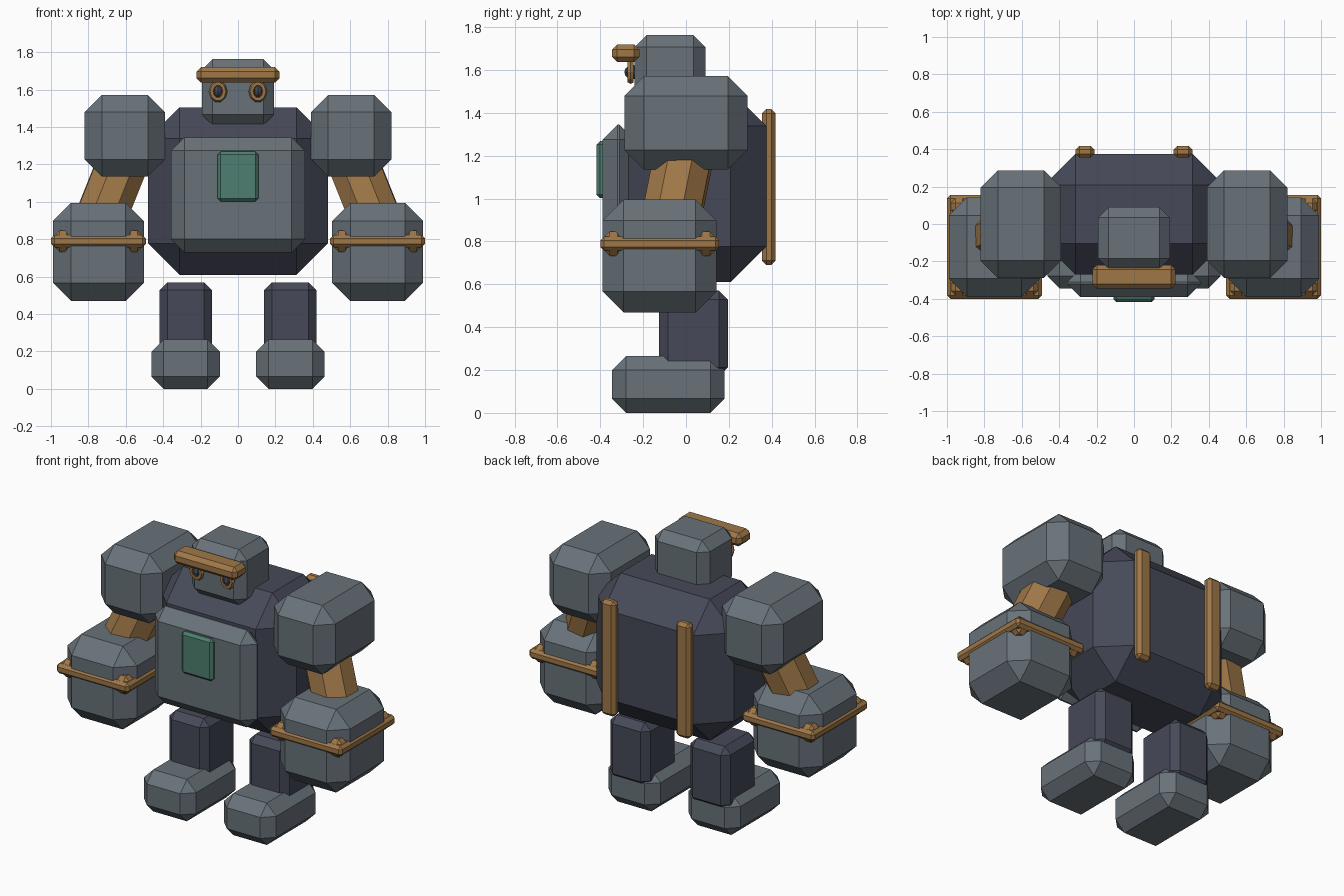
import bpy, bmesh, math
from mathutils import Vector

if "Cube" in bpy.data.objects:
    bpy.data.objects.remove(bpy.data.objects["Cube"])


def material(name, rgb):
    m = bpy.data.materials.new(name)
    m.diffuse_color = (*rgb, 1)
    m.use_nodes = True
    m.node_tree.nodes["Principled BSDF"].inputs["Base Color"].default_value = m.diffuse_color
    return m


GREY = material("stone grey", (0.140, 0.170, 0.194))
DARK = material("dark slate", (0.061, 0.068, 0.098))
BRASS = material("brass", (0.346, 0.186, 0.064))
GREEN = material("panel green", (0.075, 0.212, 0.160))


def finish(name, bm, mat):
    bmesh.ops.recalc_face_normals(bm, faces=bm.faces)
    me = bpy.data.meshes.new(name)
    bm.to_mesh(me)
    bm.free()
    me.materials.append(mat)
    ob = bpy.data.objects.new(name, me)
    bpy.context.collection.objects.link(ob)
    return ob


def block(name, xr, yr, zr, bevel, mat):
    """Chamfered box given by its x, y and z ranges."""
    bm = bmesh.new()
    bmesh.ops.create_cube(bm, size=1)
    for v in bm.verts:
        for i, (a, b) in enumerate((xr, yr, zr)):
            v.co[i] = (a + b) / 2 + v.co[i] * (b - a)
    bmesh.ops.bevel(bm, geom=list(bm.edges), offset=bevel, segments=1,
                    profile=0.5, affect='EDGES', clamp_overlap=True)
    return finish(name, bm, mat)


def side_block(name, s, xr, yr, zr, bevel, mat):
    """Block on side s, where xr is measured outward from the middle."""
    return block(name, sorted((s * xr[0], s * xr[1])), yr, zr, bevel, mat)


def limb(name, a, b, radius, mat):
    """Eight-sided prism between two points."""
    a, b = Vector(a), Vector(b)
    bm = bmesh.new()
    bmesh.ops.create_cone(bm, cap_ends=True, segments=8, radius1=radius,
                          radius2=radius, depth=(b - a).length)
    ob = finish(name, bm, mat)
    ob.rotation_euler = (b - a).to_track_quat('Z', 'Y').to_euler()
    ob.location = (a + b) / 2
    return ob


def eye_ring(name, centre, rx, rz, tube, mat):
    """Oval ring facing the front."""
    bm = bmesh.new()
    n, k = 10, 6
    rows = []
    for i in range(n):
        t = 2 * math.pi * i / n
        row = []
        for j in range(k):
            p = 2 * math.pi * j / k
            c = tube * math.cos(p)
            row.append(bm.verts.new((centre[0] + (rx + c) * math.cos(t),
                                     centre[1] + tube * math.sin(p),
                                     centre[2] + (rz + c) * math.sin(t))))
        rows.append(row)
    for i in range(n):
        for j in range(k):
            r, q = rows[i], rows[(i + 1) % n]
            bm.faces.new((r[j], q[j], q[(j + 1) % k], r[(j + 1) % k]))
    return finish(name, bm, mat)


def pupil(name, centre, size, mat):
    bm = bmesh.new()
    bmesh.ops.create_uvsphere(bm, u_segments=8, v_segments=6, radius=1)
    bmesh.ops.scale(bm, vec=size, verts=bm.verts)
    bmesh.ops.translate(bm, vec=centre, verts=bm.verts)
    return finish(name, bm, mat)


# Body, chest and head
block("torso", (-0.48, 0.48), (-0.27, 0.375), (0.61, 1.505), 0.167, DARK)
block("chest_plate", (-0.357, 0.357), (-0.39, -0.24), (0.73, 1.345), 0.07, GREY)
block("chest_panel", (-0.11, 0.11), (-0.418, -0.37), (1.003, 1.268), 0.016, GREEN)
block("head", (-0.192, 0.192), (-0.24, 0.09), (1.41, 1.763), 0.056, GREY)
block("brow", (-0.222, 0.222), (-0.345, -0.218), (1.637, 1.72), 0.024, BRASS)

for s, side in ((-1, "left"), (1, "right")):
    # Eyes
    eye_ring(side + "_eye_ring", (s * 0.107, -0.258, 1.59), 0.034, 0.042, 0.016, BRASS)
    pupil(side + "_pupil", (s * 0.107, -0.25, 1.59), (0.025, 0.038, 0.034), DARK)

    # Arms
    side_block(side + "_shoulder", s, (0.39, 0.82), (-0.288, 0.287), (1.135, 1.572), 0.092, GREY)
    limb(side + "_arm", (s * 0.588, 0.006, 1.28), (s * 0.76, -0.08, 0.85), 0.145, BRASS)
    side_block(side + "_fist", s, (0.503, 0.99), (-0.39, 0.143), (0.469, 0.995), 0.098, GREY)

    # Wrist band with thicker corner knuckles
    side_block(side + "_band", s, (0.492, 1.0), (-0.4, 0.155), (0.757, 0.822), 0.018, BRASS)
    for i, x in enumerate((0.556, 0.936)):
        for j, y in enumerate((-0.338, 0.093)):
            side_block(f"{side}_band_knuckle_{i}{j}", s, (x - 0.043, x + 0.043),
                       (y - 0.043, y + 0.043), (0.733, 0.846), 0.024, BRASS)

    # Legs and back rails
    side_block(side + "_leg", s, (0.14, 0.42), (-0.125, 0.195), (0.17, 0.57), 0.042, DARK)
    side_block(side + "_foot", s, (0.097, 0.463), (-0.345, 0.18), (0.0, 0.265), 0.066, GREY)
    side_block(side + "_back_rail", s, (0.212, 0.312), (0.355, 0.418), (0.69, 1.418), 0.02, BRASS)
